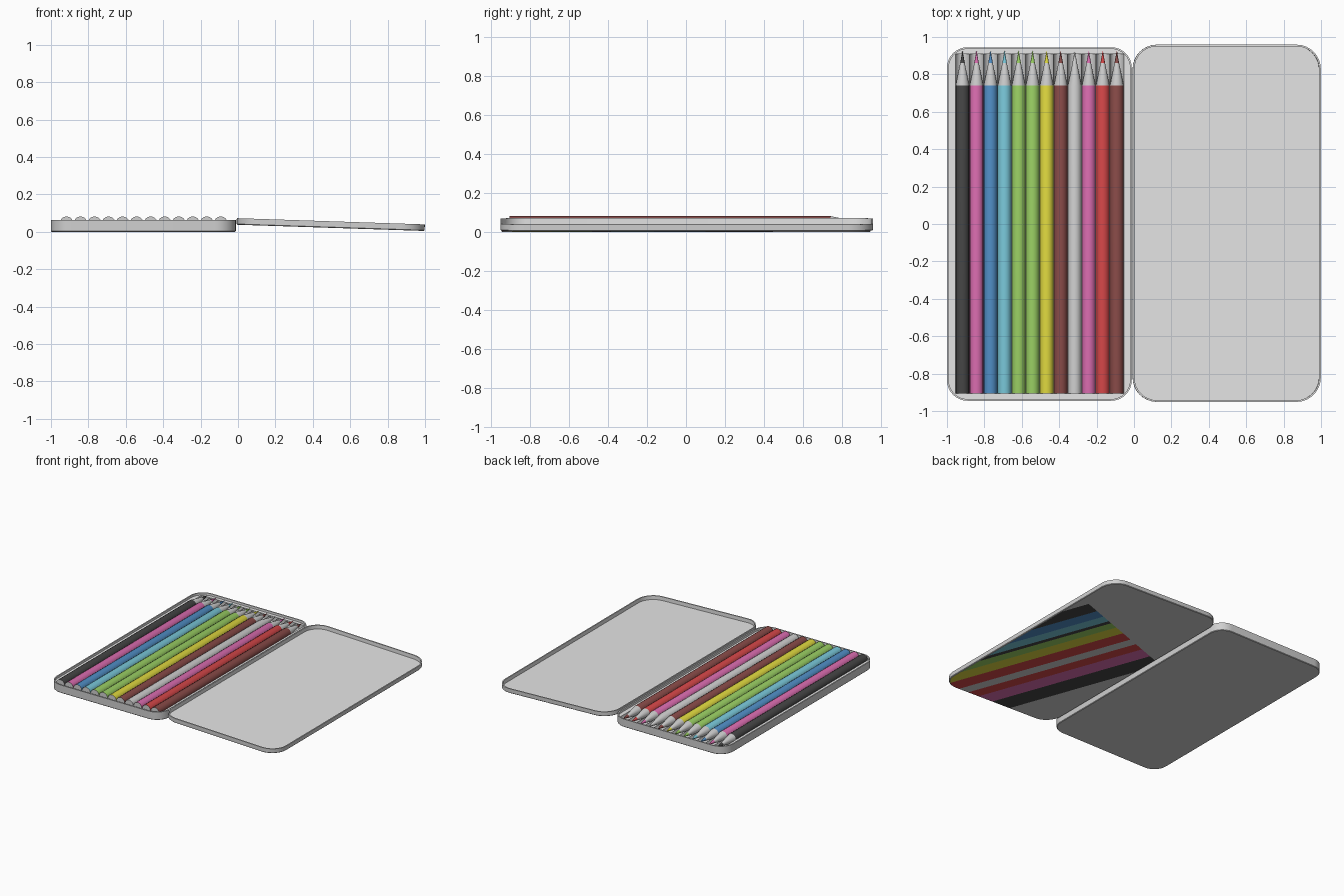
import bpy, bmesh, math
from mathutils import Vector, Matrix

if "Cube" in bpy.data.objects:
    bpy.data.objects.remove(bpy.data.objects["Cube"])

COLOURS = {
    "grey": (0.63, 0.63, 0.63), "light_grey": (0.79, 0.79, 0.79), "black": (0.06, 0.06, 0.06),
    "pink": (0.7, 0.15, 0.43), "blue": (0.08, 0.27, 0.56), "teal": (0.19, 0.57, 0.69),
    "green": (0.32, 0.62, 0.125), "yellow": (0.74, 0.69, 0.05), "brown": (0.25, 0.07, 0.065),
    "red": (0.66, 0.062, 0.065),
}
MATS = {}
for name, rgb in COLOURS.items():
    m = bpy.data.materials.new(name)
    m.use_nodes = True
    m.diffuse_color = (*rgb, 1)
    m.node_tree.nodes["Principled BSDF"].inputs["Base Color"].default_value = (*rgb, 1)
    MATS[name] = m


def finish(name, bm, colours, recalc=True):
    if recalc:
        bmesh.ops.recalc_face_normals(bm, faces=bm.faces[:])
    mesh = bpy.data.meshes.new(name)
    bm.to_mesh(mesh)
    bm.free()
    for c in colours:
        mesh.materials.append(MATS[c])
    ob = bpy.data.objects.new(name, mesh)
    bpy.context.collection.objects.link(ob)
    bpy.ops.object.select_all(action='DESELECT')
    ob.select_set(True)
    bpy.context.view_layer.objects.active = ob
    bpy.ops.object.shade_smooth_by_angle(angle=math.radians(30))
    return ob


def outline(w, h, r, z, n=8):
    """Rounded rectangle centred on the origin."""
    pts = []
    for k, (sx, sy) in enumerate([(1, 1), (-1, 1), (-1, -1), (1, -1)]):
        for i in range(n + 1):
            a = math.pi / 2 * (k + i / n)
            pts.append(Vector((sx * (w / 2 - r) + r * math.cos(a),
                               sy * (h / 2 - r) + r * math.sin(a), z)))
    return pts


def open_box(w, h, depth, r, wall, floor):
    """Shallow open shell with rounded corners and a lighter inside."""
    bm = bmesh.new()
    loops = [(0.004, 0), (0, 0.004), (0, depth), (wall, depth), (wall, floor)]
    rings = [[bm.verts.new(p) for p in outline(w - 2 * i, h - 2 * i, r - i, z)]
             for i, z in loops]
    n = len(rings[0])
    for j, (a, b) in enumerate(zip(rings, rings[1:])):
        for i in range(n):
            f = bm.faces.new((a[i], a[(i + 1) % n], b[(i + 1) % n], b[i]))
            f.material_index = int(j >= 2)
    bm.faces.new(rings[0])
    bm.faces.new(rings[-1]).material_index = 1
    return bm


# Tray
TRAY_X = -0.506
tray = finish("tray", open_box(0.988, 1.89, 0.063, 0.11, 0.009, 0.005), ["grey", "light_grey"])
tray.location = (TRAY_X, 0, 0)

# Lid, opened flat and leaning down away from the hinge
lid_place = Matrix.Translation((0.495, 0.004, 0.0215)) @ Matrix.Rotation(math.radians(1.9), 4, 'Y')
lid = finish("lid", open_box(1.006, 1.91, 0.035, 0.13, 0.009, 0.005), ["grey", "light_grey"])
lid.matrix_world = lid_place

# Slanted coloured bands printed on the outside of the lid: colour and lower limit
BANDS = [("black", 0.475), ("blue", 0.38), ("teal", 0.3), ("black", 0.265), ("green", 0.19),
         ("yellow", 0.09), ("red", -0.02), ("grey", -0.1), ("red", -0.19), ("pink", -0.31),
         ("black", -0.46)]
START, END = 0.6, 0.39
across = Vector((0.93, 0.36, 0)).normalized()
along = Vector((-across.y, across.x, 0))
bm = bmesh.new()
bm.faces.new([bm.verts.new(p) for p in reversed(outline(0.99, 1.894, 0.12, -0.001))])


def cut(co, no, **kw):
    bmesh.ops.bisect_plane(bm, geom=bm.verts[:] + bm.edges[:] + bm.faces[:],
                           plane_co=co, plane_no=no, **kw)


cut(along * END, along, clear_outer=True)
cut(across * START, across, clear_outer=True)
cut(across * BANDS[-1][1], across, clear_inner=True)
for _, limit in BANDS[:-1]:
    cut(across * limit, across)
for f in bm.faces:
    s = f.calc_center_median().dot(across)
    f.material_index = sum(s < limit for _, limit in BANDS[:-1])
printed = finish("lid_printed_bands", bm, [c for c, _ in BANDS], recalc=False)
printed.matrix_world = lid_place

# Pencils
PENCILS = ["black", "pink", "blue", "teal", "green", "green", "yellow",
           "brown", "grey", "pink", "red", "brown"]
RAD, STEP, X0, ZC = 0.0365, 0.075, -0.917, 0.046
SIDES = 16
for k, colour in enumerate(PENCILS):
    bm = bmesh.new()
    profile = [(-0.905, RAD), (0.74, RAD), (0.86, 0.0125), (0.925, 0.0008)]
    rings = []
    for y, r in profile:
        rings.append([bm.verts.new((r * math.cos(2 * math.pi * i / SIDES), y,
                                    r * math.sin(2 * math.pi * i / SIDES))) for i in range(SIDES)])
    for j, slot in enumerate((0, 1, 0)):
        for i in range(SIDES):
            n = (i + 1) % SIDES
            bm.faces.new((rings[j][i], rings[j][n], rings[j + 1][n], rings[j + 1][i])).material_index = slot
    bm.faces.new(rings[0]).material_index = 1
    bm.faces.new(rings[-1])
    pencil = finish(f"pencil_{k + 1}", bm, [colour, "grey"])
    pencil.location = (X0 + STEP * k, 0, ZC)

# Insert: half-round grooves that hold the pencils
Y0, Y1 = -0.907, 0.908
bm = bmesh.new()
for k in range(len(PENCILS)):
    arc = [math.pi * (1 + i / 8) for i in range(9)]
    front, back = [[bm.verts.new((X0 + STEP * k + STEP / 2 * math.cos(a), y,
                                  ZC + 0.038 * math.sin(a))) for a in arc] for y in (Y0, Y1)]
    for i in range(8):
        bm.faces.new((front[i], front[i + 1], back[i + 1], back[i]))
    bm.faces.new(reversed(front))
    bm.faces.new(back)
finish("insert_grooves", bm, ["grey"], recalc=False)

# Insert: flat ledge between the grooves and the tray wall
bm = bmesh.new()
left, right = X0 - STEP / 2, X0 + STEP * (len(PENCILS) - 0.5)
outer = [p + Vector((TRAY_X, 0, 0)) for p in outline(0.97, 1.872, 0.101, ZC)]
inner = [(left, Y0, ZC), (right, Y0, ZC), (right, Y1, ZC), (left, Y1, ZC)]
for loop in (outer, inner):
    vs = [bm.verts.new(p) for p in loop]
    for a, b in zip(vs, vs[1:] + vs[:1]):
        bm.edges.new((a, b))
bmesh.ops.triangle_fill(bm, edges=bm.edges[:], use_beauty=True, normal=(0, 0, 1))
finish("insert_ledge", bm, ["light_grey"], recalc=False)
